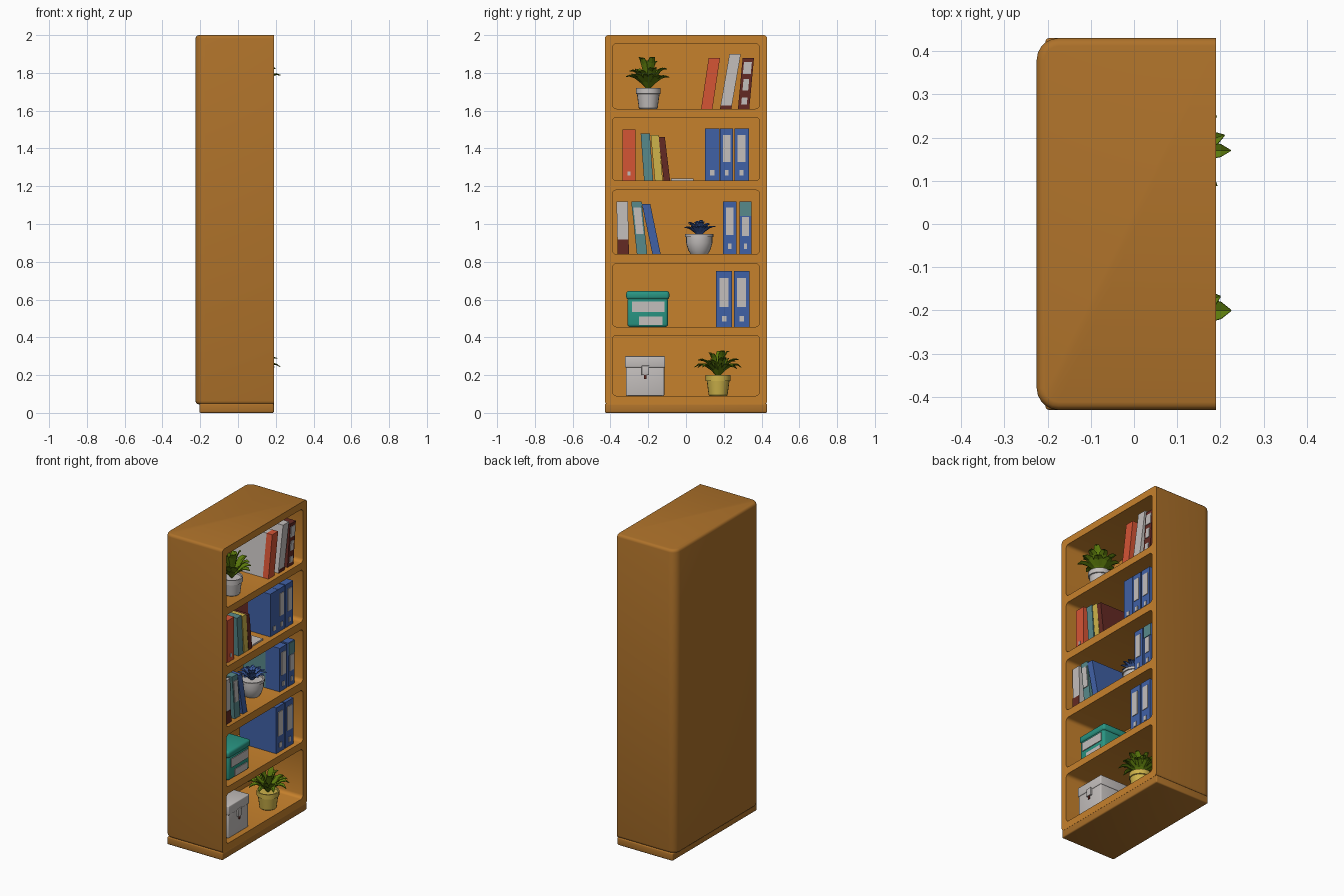
import bpy, bmesh, math, random
from mathutils import Vector

if "Cube" in bpy.data.objects:
    bpy.data.objects.remove(bpy.data.objects["Cube"])

random.seed(4)


def material(name, r, g, b):
    m = bpy.data.materials.new(name)
    m.diffuse_color = [(c / 255) ** 2.2 for c in (r, g, b)] + [1]
    m.use_nodes = True
    m.node_tree.nodes["Principled BSDF"].inputs["Base Color"].default_value = m.diffuse_color
    return m


WOOD = material("wood_outer", 172, 113, 46)
INNER = material("wood_inner", 197, 128, 48)
GREY = material("light_grey", 194, 189, 187)
GREEN = material("leaf_green", 92, 122, 20)
BLUE = material("blue", 66, 97, 165)
RED = material("red", 212, 85, 56)
TEAL = material("teal", 45, 148, 130)
MAROON = material("maroon", 100, 46, 40)
YELLOW = material("yellow", 205, 178, 76)
DUSTY = material("dusty_teal", 88, 136, 138)


def finish(bm, name, mats, smooth=True):
    bmesh.ops.recalc_face_normals(bm, faces=bm.faces)
    me = bpy.data.meshes.new(name)
    bm.to_mesh(me)
    bm.free()
    for m in mats:
        me.materials.append(m)
    if smooth:
        me.shade_smooth()
        me.set_sharp_from_angle(angle=math.radians(35))
    ob = bpy.data.objects.new(name, me)
    bpy.context.collection.objects.link(ob)
    return ob


def add_box(bm, lo, hi):
    lo, hi = Vector(lo), Vector(hi)
    vs = bmesh.ops.create_cube(bm, size=1)["verts"]
    for v in vs:
        v.co = Vector([(lo[i] + hi[i]) / 2 + v.co[i] * (hi[i] - lo[i]) for i in range(3)])
    return vs


def bevel(bm, test, offset, seg=3):
    edges = [e for e in bm.edges if test(*[v.co for v in e.verts])]
    bmesh.ops.bevel(bm, geom=edges, offset=offset, segments=seg, profile=0.5, affect='EDGES')


def box(name, lo, hi, mat, round_by=0.0):
    bm = bmesh.new()
    add_box(bm, lo, hi)
    if round_by:
        bevel(bm, lambda a, b: True, round_by)
    return finish(bm, name, [mat])


# --- Case: rounded block with five openings cut into the +x side
FRONT, BACK, INSIDE = 0.19, -0.225, -0.17
bays = [(0.09, 0.41), (0.455, 0.79), (0.84, 1.18), (1.23, 1.565), (1.61, 1.955)]

bm = bmesh.new()
add_box(bm, (BACK, -0.43, 0.045), (FRONT, 0.43, 2.0))
bevel(bm, lambda a, b: abs(a.z - b.z) > 1 and a.x < 0, 0.05, 5)
bevel(bm, lambda a, b: abs(a.z - b.z) < 1e-4 and not (a.x > 0.18 and b.x > 0.18), 0.018)
case = finish(bm, "bookcase", [WOOD, INNER])

bm = bmesh.new()
for z0, z1 in bays:
    add_box(bm, (INSIDE, -0.39, z0), (0.3, 0.39, z1))
bevel(bm, lambda a, b: abs(a.x - b.x) > 0.1, 0.022)
cutter = finish(bm, "bay_cutter", [INNER])
cutter.hide_render = True
cutter.hide_viewport = False

mod = case.modifiers.new("bays", 'BOOLEAN')
mod.operation, mod.solver, mod.object = 'DIFFERENCE', 'EXACT', cutter
deps = bpy.context.evaluated_depsgraph_get()
cut = bpy.data.meshes.new_from_object(case.evaluated_get(deps))
case.modifiers.clear()
case.data = cut
bpy.data.objects.remove(cutter)
cut.materials.clear()
cut.materials.append(WOOD)
cut.materials.append(INNER)
for p in cut.polygons:
    c = p.center
    inside = abs(c.y) < 0.395 and 0.08 < c.z < 1.96 and c.x > INSIDE - 0.01
    p.material_index = 1 if inside or p.normal.x > 0.9 else 0
cut.shade_smooth()
cut.set_sharp_from_angle(angle=math.radians(35))

# Plinth
box("plinth", (-0.205, -0.43, 0), (FRONT, 0.43, 0.05), WOOD, 0.008)


# --- Books: leaning slabs with thin plates on the spine
def slab(name, x0, x1, y0, y1, z0, z1, floor, slope, mat):
    bm = bmesh.new()
    for v in add_box(bm, (x0, y0, z0), (x1, y1, z1)):
        v.co.y += slope * (v.co.z - floor)
    return finish(bm, name, [mat], False)


def book(name, y0, w, floor, top, lean, mat, patches=(), rear=None, front=0.16, split=0.1):
    slope, h = lean / (top - floor), top - floor
    x0 = -0.1
    if rear:
        slab(name + "_rear", x0, split, y0, y0 + w, floor, top, floor, slope, rear)
        x0 = split
    slab(name, x0, front, y0, y0 + w, floor, top, floor, slope, mat)
    # patches: (side margin, low, high, colour) as fractions of the spine
    for i, (m, a, b, pm) in enumerate(patches):
        slab(f"{name}_label_{i}", front, front + 0.004, y0 + w * m, y0 + w * (1 - m),
             floor + h * a, floor + h * b, floor, slope, pm)


LABEL = [(0.22, 0.36, 0.88, GREY), (0.36, 0.1, 0.2, GREY)]
f1, f2, f3, f4, f5 = [b[0] for b in bays]

# top bay
book("red_book", 0.08, 0.06, f5, 1.88, 0.04, RED, rear=GREY, split=0.12)
book("white_book", 0.18, 0.06, f5, 1.90, 0.05, GREY, [(0.0, 0.0, 0.06, MAROON)])
book("maroon_binder", 0.275, 0.06, f5, 1.88, 0.025, MAROON,
     [(0.15, 0.68, 0.92, GREY), (0.25, 0.36, 0.58, GREY), (0.25, 0.08, 0.22, GREY)])
# fourth bay
book("red_binder", -0.335, 0.068, f4, 1.50, 0.0, RED, [(0.38, 0.1, 0.18, GREY)])
book("dusty_book", -0.222, 0.048, f4, 1.48, -0.018, DUSTY)
book("yellow_book", -0.165, 0.042, f4, 1.47, -0.022, YELLOW)
book("maroon_book", -0.118, 0.034, f4, 1.46, -0.028, MAROON)
book("blue_binder_a", 0.10, 0.078, f4, 1.505, 0, BLUE, [(0.36, 0.1, 0.2, GREY)],
     rear=MAROON, split=0.0)
book("blue_binder_b", 0.18, 0.07, f4, 1.505, 0, BLUE, LABEL)
book("blue_binder_c", 0.257, 0.076, f4, 1.505, 0, BLUE, LABEL)
box("loose_sheet", (-0.05, -0.08, f4 - 0.002), (0.15, 0.04, f4 + 0.01), GREY)
# third bay
book("white_binder", -0.362, 0.06, f3, 1.12, -0.006, GREY, [(0.0, 0.0, 0.28, MAROON)])
book("dusty_binder", -0.26, 0.055, f3, 1.12, -0.03, DUSTY, [(0.15, 0.38, 0.88, GREY)])
book("blue_book", -0.178, 0.044, f3, 1.105, -0.055, BLUE)
book("blue_binder_d", 0.195, 0.073, f3, 1.12, 0, BLUE, LABEL, rear=DUSTY, split=0.06)
book("blue_binder_e", 0.283, 0.064, f3, 1.12, 0, BLUE,
     [(0.0, 0.72, 0.99, DUSTY)] + LABEL[1:] + [(0.22, 0.34, 0.7, GREY)])
# second bay
book("blue_binder_f", 0.16, 0.083, f2, 0.75, 0, BLUE, LABEL)
book("blue_binder_g", 0.253, 0.083, f2, 0.75, 0, BLUE, LABEL)

# --- Storage boxes
box("teal_box", (-0.06, -0.31, f2), (0.15, -0.095, 0.61), TEAL, 0.015)
box("teal_box_lid", (-0.065, -0.317, 0.60), (0.155, -0.088, 0.645), TEAL, 0.015)
box("teal_box_label", (0.145, -0.285, 0.535), (0.155, -0.115, 0.59), GREY)
box("teal_box_pocket", (0.145, -0.25, 0.465), (0.154, -0.125, 0.51), GREY)
box("grey_box", (-0.05, -0.318, f1), (0.155, -0.115, 0.25), GREY, 0.006)
box("grey_box_lid", (-0.055, -0.323, 0.24), (0.16, -0.11, 0.30), GREY, 0.006)
box("grey_box_clasp", (0.155, -0.235, 0.20), (0.168, -0.195, 0.25), GREY, 0.003)
box("grey_box_latch", (0.16, -0.222, 0.18), (0.164, -0.208, 0.2), MAROON)


# --- Potted plants: turned pot plus rings of folded arching leaves
def pot(name, x, y, floor, profile, mat, n=20):
    bm = bmesh.new()
    rings = [[bm.verts.new((x + r * math.cos(k * math.tau / n), y + r * math.sin(k * math.tau / n),
                            floor + z)) for k in range(n)] for r, z in profile]
    for a, b in zip(rings, rings[1:]):
        for k in range(n):
            bm.faces.new((a[k], a[(k + 1) % n], b[(k + 1) % n], b[k]))
    bm.faces.new(rings[0][::-1])
    bm.faces.new(rings[-1])
    finish(bm, name, [mat])


def leaves(name, x, y, z, rings, mat):
    bm = bmesh.new()
    # each ring: (count, start angle, reach, peak rise, droop at tip, half width)
    for count, start, reach, rise, droop, half in rings:
        for k in range(count):
            ang = start + k * math.tau / count
            vary = 1 if k == 0 else random.uniform(0.85, 1.0)
            d = Vector((math.cos(ang), math.sin(ang), 0))
            s = Vector((-d.y, d.x, 0))
            rows = []
            for t in (0, 0.3, 0.6, 0.82, 1):
                mid = Vector((x, y, z)) + d * reach * vary * t
                mid.z += vary * rise * math.sin(t * math.pi / 2) - droop * t ** 3
                w = half * (0.2 + 0.8 * math.sin(math.pi * t ** 1.2)) * (1 if t < 1 else 0.1)
                up = Vector((0, 0, w * 0.4))
                rows.append([bm.verts.new(p) for p in (mid - s * w + up, mid, mid + s * w + up)])
            for a, b in zip(rows, rows[1:]):
                for j in (0, 1):
                    bm.faces.new((a[j], a[j + 1], b[j + 1], b[j]))
    ob = finish(bm, name, [mat], False)
    sol = ob.modifiers.new("thickness", 'SOLIDIFY')
    sol.thickness = 0.003


straight = [(0.046, 0), (0.05, 0.004), (0.06, 0.078), (0.066, 0.08), (0.066, 0.11), (0.058, 0.11), (0.056, 0.1)]
bowl = [(0.045, 0), (0.058, 0.02), (0.07, 0.06), (0.07, 0.09), (0.076, 0.092), (0.076, 0.108),
        (0.066, 0.108), (0.064, 0.098)]

pot("top_pot", 0.095, -0.2, f5, straight, GREY)
leaves("top_plant", 0.095, -0.2, f5 + 0.1,
       [(8, 0, 0.13, 0.09, 0.01, 0.027), (7, 0.3, 0.11, 0.125, 0.01, 0.025),
        (5, 0.5, 0.055, 0.175, 0, 0.022)], GREEN)
pot("bottom_pot", 0.095, 0.17, f1, straight, YELLOW)
leaves("bottom_plant", 0.095, 0.17, f1 + 0.1,
       [(9, 0, 0.13, 0.09, 0.035, 0.02), (8, 0.3, 0.12, 0.11, 0.01, 0.02),
        (5, 0.5, 0.06, 0.14, 0, 0.018)], GREEN)
pot("bowl_pot", 0.05, 0.07, f3, bowl, GREY)
leaves("blue_plant", 0.05, 0.07, f3 + 0.095,
       [(12, 0, 0.09, 0.055, 0, 0.013), (10, 0.2, 0.065, 0.075, 0, 0.013),
        (6, 0.4, 0.03, 0.085, 0, 0.012)], BLUE)
